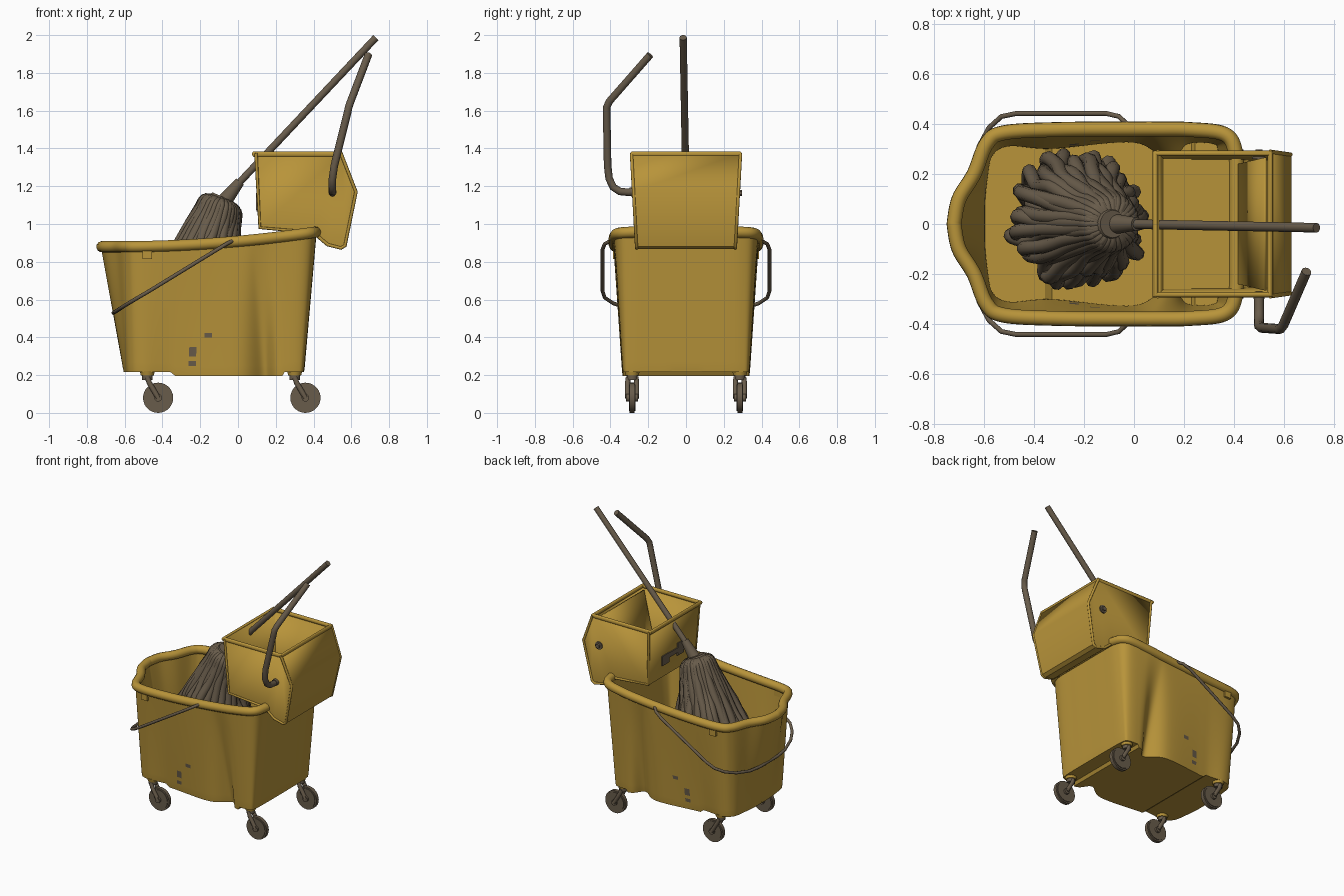
import bpy, bmesh, math, random
from mathutils import Vector as V

if "Cube" in bpy.data.objects:
    bpy.data.objects.remove(bpy.data.objects["Cube"])

random.seed(4)

def material(name, rgb):
    m = bpy.data.materials.new(name)
    m.diffuse_color = (*rgb, 1)
    m.use_nodes = True
    m.node_tree.nodes["Principled BSDF"].inputs["Base Color"].default_value = m.diffuse_color
    return m

YELLOW = material("mustard_yellow", (0.48, 0.296, 0.042))
BROWN = material("grimy_brown", (0.14, 0.107, 0.07))

def finish(ob, mat, angle=35):
    ob.data.materials.clear()
    ob.data.materials.append(mat)
    bpy.ops.object.select_all(action='DESELECT')
    ob.select_set(True)
    bpy.context.view_layer.objects.active = ob
    bpy.ops.object.shade_smooth_by_angle(angle=math.radians(angle))
    return ob

def from_bm(bm, name, mat, thickness=0, angle=35):
    bmesh.ops.recalc_face_normals(bm, faces=bm.faces[:])
    me = bpy.data.meshes.new(name)
    bm.to_mesh(me)
    bm.free()
    ob = bpy.data.objects.new(name, me)
    bpy.context.collection.objects.link(ob)
    finish(ob, mat, angle)
    if thickness:
        mod = ob.modifiers.new("thickness", 'SOLIDIFY')
        mod.thickness, mod.offset = thickness, 0
    return ob

def spline(pts, sub=6):
    """Catmull-Rom curve through the points"""
    p = [V(q) for q in pts]
    p = [p[0]] + p + [p[-1]]
    out = []
    for i in range(1, len(p) - 2):
        a, b, c, d = p[i - 1:i + 3]
        for k in range(sub):
            t = k / sub
            out.append(0.5 * (2 * b + (c - a) * t + (2 * a - 5 * b + 4 * c - d) * t * t
                              + (3 * b - a - 3 * c + d) * t ** 3))
    return out + [p[-2]]

def tube(name, paths, r, mat, cyclic=False, res=3, radii=None):
    cu = bpy.data.curves.new(name, 'CURVE')
    cu.dimensions = '3D'
    cu.bevel_depth, cu.bevel_resolution, cu.use_fill_caps = r, res, True
    for path in paths:
        sp = cu.splines.new('POLY')
        sp.points.add(len(path) - 1)
        for i, q in enumerate(path):
            sp.points[i].co = (*q, 1)
            if radii:
                sp.points[i].radius = radii(i / (len(path) - 1))
        sp.use_cyclic_u = cyclic
    ob = bpy.data.objects.new(name, cu)
    bpy.context.collection.objects.link(ob)
    bpy.context.view_layer.objects.active = ob
    bpy.ops.object.select_all(action='DESELECT')
    ob.select_set(True)
    bpy.ops.object.convert(target='MESH')
    return finish(bpy.context.object, mat, 50)

def rod(name, a, b, r1, r2, mat, seg=20):
    a, b = V(a), V(b)
    bm = bmesh.new()
    bmesh.ops.create_cone(bm, cap_ends=True, segments=seg, radius1=r1, radius2=r2, depth=(b - a).length)
    m = (b - a).to_track_quat('Z', 'Y').to_matrix().to_4x4()
    m.translation = (a + b) / 2
    bmesh.ops.transform(bm, matrix=m, verts=bm.verts)
    return from_bm(bm, name, mat)

def box(name, c, s, mat):
    bm = bmesh.new()
    bmesh.ops.create_cube(bm, size=1)
    for v in bm.verts:
        v.co = V(v.co[i] * s[i] + c[i] for i in range(3))
    return from_bm(bm, name, mat)

# Bucket body: half outlines of the rim and the fluted base, lofted and mirrored
top = [(.41, 0), (.41, .15), (.405, .29), (.36, .36), (.22, .378), (.1, .38), (0, .38),
       (-.3, .378), (-.52, .365), (-.59, .32), (-.64, .2), (-.70, .1), (-.72, 0)]
base = [(.345, 0), (.345, .15), (.34, .29), (.315, .325), (.21, .322), (.14, .255), (0, .33),
        (-.33, .305), (-.5, .315), (-.57, .275), (-.59, .18), (-.6, .08), (-.6, 0)]

def loop(half, zf):
    h = spline([(x, y, 0) for x, y in half], 9)
    full = h + [V((p.x, -p.y, 0)) for p in h[-2:0:-1]]
    return [V((p.x, p.y, zf(p.x))) for p in full]

rim = loop(top, lambda x: .908 + .09 * x + .07 * x * x)
bottom = loop(base, lambda x: .2 + .02 * (x < -.35 or x > .24))
n, rows = len(rim), 28
bm = bmesh.new()
grid = [[bm.verts.new(b.lerp(t, k / rows)) for b, t in zip(bottom, rim)] for k in range(rows + 1)]
for k in range(rows):
    for i in range(n):
        j = (i + 1) % n
        bm.faces.new((grid[k][i], grid[k][j], grid[k + 1][j], grid[k + 1][i]))
g = grid[0]
for i in range(n // 2):
    ring = [g[i], g[i + 1], g[n - i - 1], g[(n - i) % n]]
    bm.faces.new(list(dict.fromkeys(ring)))
bucket = from_bm(bm, "bucket_body", YELLOW, .012)
# worn spots on the side walls: (x, z, half height)
bucket.data.materials.append(BROWN)
for f in bucket.data.polygons:
    c = f.center
    for x, z, h in ((-.25, .335, .024), (-.25, .27, .013), (-.16, .41, .013)):
        if abs(c.y) > .2 and abs(c.x - x) < .018 and abs(c.z - z) < h and abs(f.normal.z) < .5:
            f.material_index = 1
tube("bucket_rim", [rim], .03, YELLOW, cyclic=True, res=4)

# Bail handle resting against the pouring end, with catch tabs
side = [(-.03, .40, .91), (-.06, .43, .895), (-.11, .442, .865), (-.47, .442, .645), (-.53, .43, .61),
        (-.58, .385, .58), (-.62, .31, .555), (-.65, .2, .535), (-.66, .1, .53)]
tube("bail_handle", [side + [(x, -y, z) for x, y, z in reversed(side)]], .01, BROWN)
for s in (1, -1):
    box("catch_tab", (-.48, s * .372, .845), (.05, .03, .06), YELLOW)

# Casters
for x in (-.48, .3):
    for y in (-.285, .285):
        c = V((x + .057, y, .08))
        rod("caster_mount", (x, y, .198), (x, y, .222), .034, .04, YELLOW)
        rod("caster_stem", (x, y, .175), (x, y, .205), .028, .028, BROWN)
        rod("caster_wheel", c - V((0, .013, 0)), c + V((0, .013, 0)), .08, .08, BROWN, 28)
        rod("caster_tread", c - V((0, .018, 0)), c + V((0, .018, 0)), .07, .07, BROWN, 28)
        rod("caster_hub", c - V((0, .032, 0)), c + V((0, .032, 0)), .02, .02, BROWN)
        tube("caster_fork", [[(x, y + s * .02, .188), (x + .01, y + s * .024, .16), (c.x, y + s * .024, .08)]
                             for s in (-1, 1)], .014, BROWN)

# Wringer: side profile with tapering width, open at the top
prof = [(.095, 1.375), (.115, .98), (.40, .955), (.445, .915), (.475, .89), (.545, .872), (.567, .885),
        (.625, 1.17), (.545, 1.375)]
half_w = lambda z: .257 + .055 * (z - .87)
bm = bmesh.new()
sides = [[bm.verts.new((x, s * half_w(z), z)) for x, z in prof] for s in (-1, 1)]
for sd in sides:
    bm.faces.new(sd)
for i in range(len(prof) - 1):
    bm.faces.new((sides[0][i], sides[0][i + 1], sides[1][i + 1], sides[1][i]))
from_bm(bm, "wringer_box", YELLOW, .012)
tube("wringer_side_flange", [[(x, s * (half_w(z) + .004), z) for x, z in prof] for s in (-1, 1)], .009, YELLOW)
tube("wringer_rim", [[(.085, -.283, 1.37), (.085, .283, 1.37), (.545, .283, 1.37), (.545, -.283, 1.37)]],
     .015, YELLOW, cyclic=True)
bm = bmesh.new()
bm.faces.new([bm.verts.new(p) for p in ((.525, -.265, 1.35), (.525, .265, 1.35), (.42, .24, .98), (.42, -.24, .98))])
from_bm(bm, "wringer_press_plate", YELLOW, .012)
# worn patches on the panel behind the mop
for y, z, w, h in ((.09, 1.10, .08, .07), (0, 1.115, .1, .035), (-.08, 1.12, .07, .09)):
    box("wringer_worn_patch", (.102 - (z - 1.1) * .05, y, z), (.009, w, h), BROWN)

# Wringer lever and pivot bolts
tube("wringer_lever", [[(.5, -.27, 1.165), (.5, -.35, 1.172), (.5, -.385, 1.195), (.5, -.407, 1.24),
                        (.51, -.415, 1.31), (.58, -.42, 1.59), (.586, -.419, 1.62), (.597, -.405, 1.65),
                        (.69, -.19, 1.895)]], .02, BROWN, res=4)
rod("lever_pivot", (.5, -.30, 1.17), (.5, -.27, 1.17), .022, .022, BROWN)
rod("pivot_washer", (.5, .26, 1.165), (.5, .285, 1.165), .028, .028, BROWN)
rod("pivot_bolt", (.5, .28, 1.165), (.5, .297, 1.165), .016, .016, BROWN, 6)

# Mop handle and ferrule
rod("mop_handle", (-.03, 0, 1.18), (.73, -.015, 1.987), .019, .019, BROWN)
rod("mop_ferrule", (-.08, 0, 1.11), (.01, 0, 1.225), .042, .026, BROWN)
rod("mop_collar", (-.11, 0, 1.09), (-.085, 0, 1.145), .085, .055, BROWN)

# Mop strands: leaning bell of ropes (centre x, height, ring radius, tilt)
bell = [(-.085, 1.13, .035, .3), (-.09, 1.105, .09, .4), (-.11, 1.04, .105, .35), (-.15, .93, .135, .2),
        (-.19, .79, .19, .1), (-.22, .64, .245, 0), (-.225, .46, .26, 0), (-.225, .27, .25, 0)]

def strand(a, scale):
    pts = []
    for i, (cx, z, r, tilt) in enumerate(bell):
        w = .04 * max(0, i - 2) / 3
        a2 = a + random.uniform(-1, 1) * w * 2.5
        r2 = r * (scale if i > 1 else 1) + random.uniform(-w, w * .3)
        pts.append((cx + r2 * math.cos(a2), .018 * min(i, 5) / 5 + r2 * math.sin(a2),
                    z - tilt * r2 * math.cos(a2) + random.uniform(-w, w) * .4))
    return spline(pts, 4)

paths = [strand(2 * math.pi * (i + random.uniform(-.2, .2)) / 34, 1) for i in range(34)]
paths += [strand(2 * math.pi * i / 24, .78) for i in range(24)]
paths += [strand(2 * math.pi * i / 12, .5) for i in range(12)]
tube("mop_strands", paths, .028, BROWN, res=2, radii=lambda t: .45 + .6 * min(1, t * 2.5))
